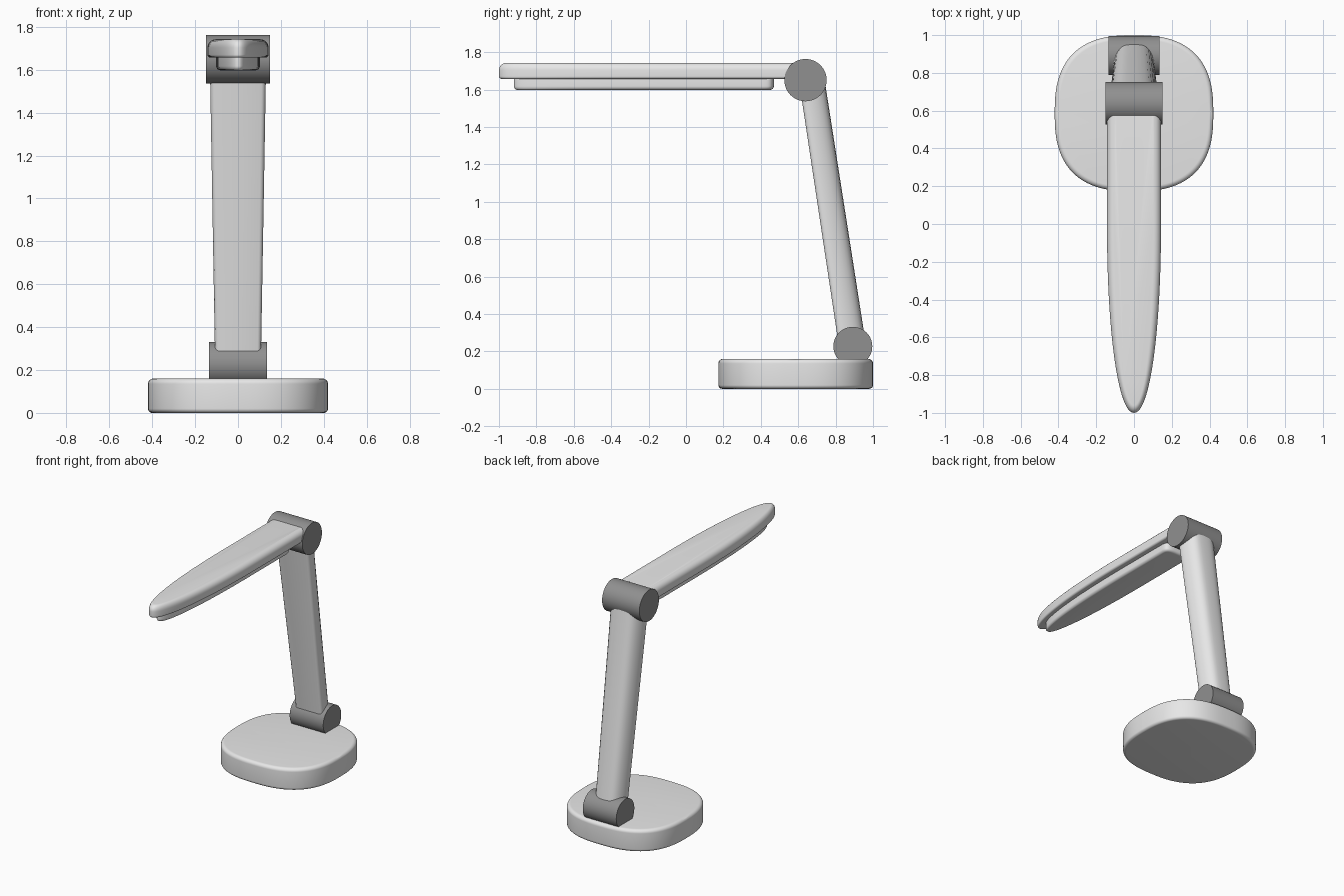
import bpy, math

if "Cube" in bpy.data.objects:
    bpy.data.objects.remove(bpy.data.objects["Cube"])

def material(name, v):
    m = bpy.data.materials.new(name)
    m.diffuse_color = (v, v, v, 1)
    m.use_nodes = True
    m.node_tree.nodes["Principled BSDF"].inputs["Base Color"].default_value = m.diffuse_color
    return m

LIGHT = material("light grey plastic", 0.8)
DARK = material("dark grey hinge", 0.28)

def finish(obj, mat):
    obj.data.materials.append(mat)
    bpy.ops.object.select_all(action='DESELECT')
    obj.select_set(True)
    bpy.context.view_layer.objects.active = obj
    bpy.ops.object.shade_smooth_by_angle(angle=math.radians(35))

def loft(name, rings, mat):
    """Skin a list of equal-length rings (counter-clockwise, bottom to top)."""
    n = len(rings[0])
    verts = [p for r in rings for p in r]
    faces = [tuple(reversed(range(n))),
             tuple(range((len(rings) - 1) * n, len(rings) * n))]
    for k in range(len(rings) - 1):
        for i in range(n):
            j = (i + 1) % n
            faces.append((k*n + i, k*n + j, (k+1)*n + j, (k+1)*n + i))
    me = bpy.data.meshes.new(name)
    me.from_pydata(verts, [], faces)
    obj = bpy.data.objects.new(name, me)
    bpy.context.collection.objects.link(obj)
    finish(obj, mat)

def outline(w, front, mid_f, mid_b, back, nf, nb, inset, z, steps=48):
    """Two half superellipses (front and back) joined by straight sides."""
    pts = []
    for s, mid, end, n in ((1, mid_b, back - inset, nb), (-1, mid_f, front + inset, nf)):
        for i in range(steps + 1):
            a = math.pi * i / steps
            c, d = math.cos(a), max(math.sin(a), 0)
            x = s * math.copysign(abs(c) ** (2 / n), c) * (w - inset)
            pts.append((x, mid + (end - mid) * d ** (2 / n), z))
    return pts

def fillet_profile(z0, z1, rb, rt, steps=7):
    """(z, inset) pairs of a slab with rounded lower and upper rims."""
    q = [math.pi / 2 * i / steps for i in range(steps + 1)]
    low = [(z0 + rb * (1 - math.sin(a)), rb * (1 - math.cos(a))) for a in reversed(q)]
    top = [(z1 - rt * (1 - math.sin(a)), rt * (1 - math.cos(a))) for a in q]
    return low + top

def slab(name, shape, profile, mat):
    loft(name, [outline(*shape, inset, z) for z, inset in profile], mat)

def hinge(name, y, z, r, half):
    bpy.ops.mesh.primitive_cylinder_add(vertices=72, radius=r, depth=2 * half,
                                        location=(0, y, z), rotation=(0, math.pi / 2, 0))
    obj = bpy.context.object
    obj.name = name
    finish(obj, DARK)

# Base
slab("base", (0.42, 0.173, 0.586, 0.586, 1.0, 2.6, 2.6),
     fillet_profile(0.0, 0.16, 0.02, 0.025), LIGHT)

# Hinges
hinge("lower_hinge", 0.892, 0.227, 0.104, 0.135)
hinge("upper_hinge", 0.639, 1.65, 0.113, 0.15)

# Arm: flat front, rounded back, wider towards the top
HALF = [(0, .84), (.02, .91), (.07, .97), (.16, 1), (.3, .995), (.45, .96), (.6, .9),
        (.73, .82), (.84, .72), (.92, .6), (.97, .46), (.99, .3), (1, .12)]
def arm_ring(yc, z, w, t):
    side = [(w * f, yc - t + 2 * t * d, z) for d, f in HALF]
    return side + [(-x, y, zz) for x, y, zz in reversed(side)]
loft("arm", [arm_ring(0.887, 0.25, 0.107, 0.073), arm_ring(0.677, 1.62, 0.131, 0.069)], LIGHT)

# Lamp head and light panel below it
slab("lamp_head", (0.143, -1.0, 0.0, 0.60, 0.63, 2.1, 5),
     fillet_profile(1.657, 1.743, 0.014, 0.04), LIGHT)
slab("light_panel", (0.102, -0.92, 0.0, 0.40, 0.47, 2.2, 4),
     fillet_profile(1.598, 1.67, 0.02, 0.004), LIGHT)
